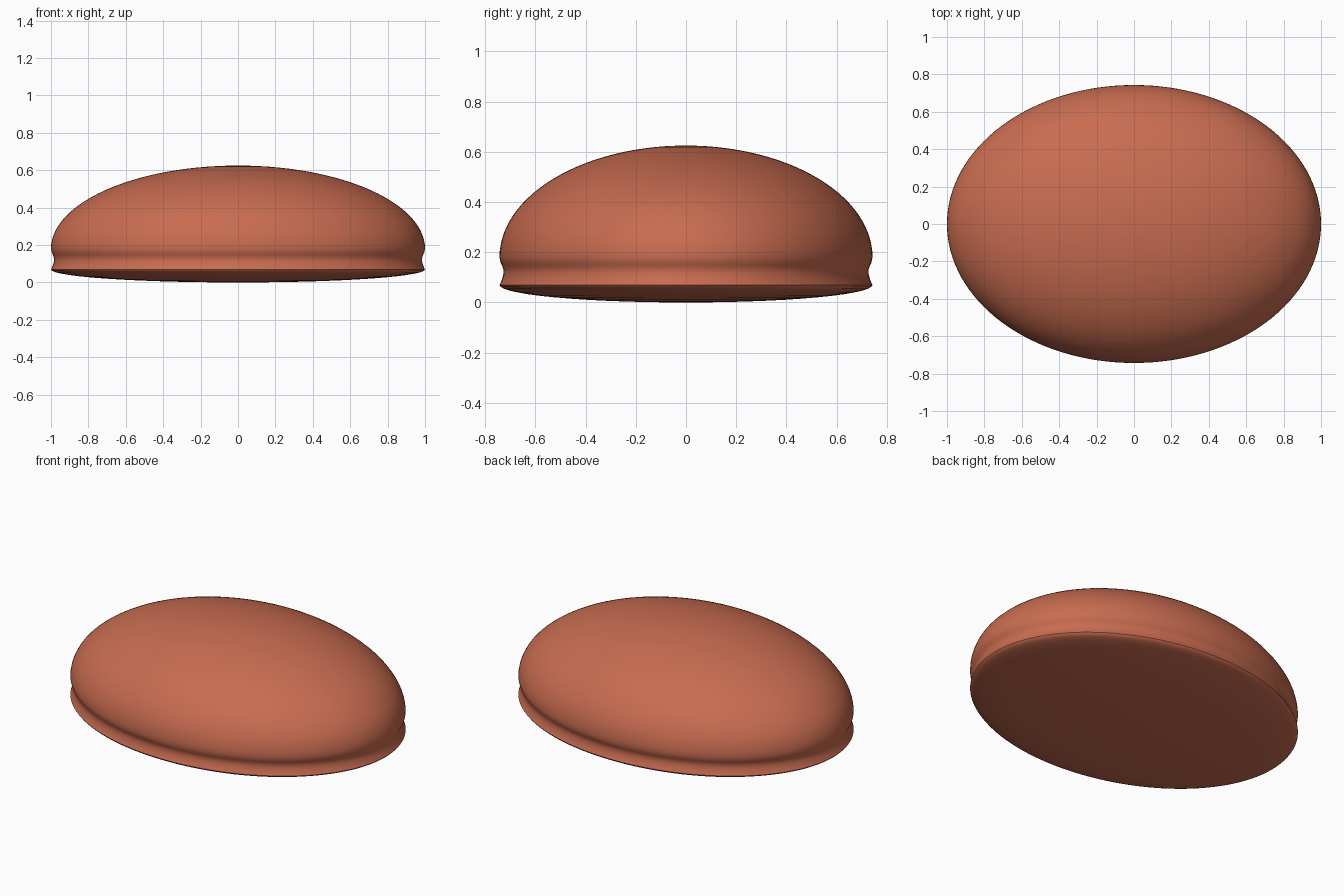
import bpy, bmesh, math

if "Cube" in bpy.data.objects:
    bpy.data.objects.remove(bpy.data.objects["Cube"])

SEG = 128
A, B = 1.0, 0.743          # half-length and half-width of the oval plan
RIM_Z, WAIST_Z, TOP_Z = 0.07, 0.18, 0.625

# profile as (inset from edge, radial scale, height)
profile = []
for i in range(1, 15):     # shallow convex underside
    t = math.pi / 2 * i / 14
    profile.append((0, math.sin(t), RIM_Z * (1 - math.cos(t))))
for inset, z in [(.005, .08), (.011, .095), (.015, .11), (.016, .122),
                 (.015, .134), (.010, .148), (.004, .160)]:   # groove
    profile.append((inset, 1, z))
for i in range(0, 28):     # dome
    t = math.pi / 2 * i / 28
    profile.append((0, math.cos(t), WAIST_Z + (TOP_Z - WAIST_Z) * math.sin(t)))

bm = bmesh.new()
rings = []
for inset, s, z in profile:
    rings.append([bm.verts.new(((A - inset) * s * math.cos(2 * math.pi * k / SEG),
                                (B - inset) * s * math.sin(2 * math.pi * k / SEG), z))
                  for k in range(SEG)])
bottom = bm.verts.new((0, 0, 0))
top = bm.verts.new((0, 0, TOP_Z))
for k in range(SEG):
    n = (k + 1) % SEG
    for lo, hi in zip(rings, rings[1:]):
        bm.faces.new((lo[k], lo[n], hi[n], hi[k]))
    bm.faces.new((bottom, rings[0][n], rings[0][k]))
    bm.faces.new((top, rings[-1][k], rings[-1][n]))
bmesh.ops.recalc_face_normals(bm, faces=bm.faces)

mesh = bpy.data.meshes.new("oval_dome")
bm.to_mesh(mesh)
bm.free()
dome = bpy.data.objects.new("oval_dome", mesh)
bpy.context.collection.objects.link(dome)

# terracotta colour
mat = bpy.data.materials.new("terracotta")
mat.diffuse_color = (0.58, 0.15, 0.08, 1)
mat.use_nodes = True
mat.node_tree.nodes["Principled BSDF"].inputs["Base Color"].default_value = mat.diffuse_color
mesh.materials.append(mat)

bpy.context.view_layer.objects.active = dome
dome.select_set(True)
bpy.ops.object.shade_smooth_by_angle(angle=math.radians(40))
